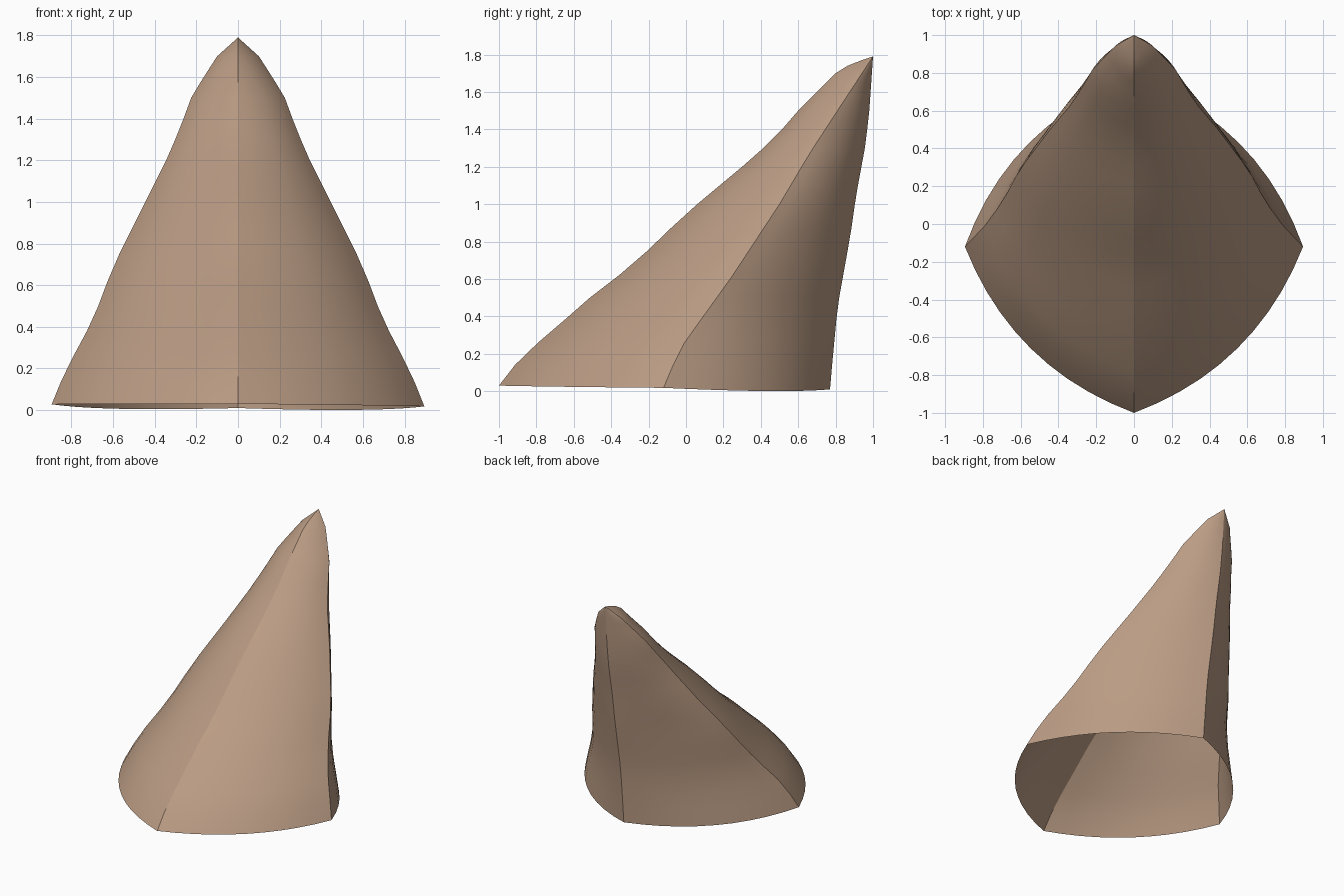
import bpy, bmesh, math
from mathutils import Vector

if "Cube" in bpy.data.objects:
    bpy.data.objects.remove(bpy.data.objects["Cube"])

TIP_Z = 1.79
# Ridge profiles, read as (z, position) pairs
FRONT_Y = [(0.03, -1.0), (0.26, -0.78), (0.48, -0.54), (0.68, -0.28), (0.95, 0.0),
           (1.2, 0.3), (1.35, 0.47), (1.5, 0.6), (1.7, 0.8), (1.75, 0.88), (1.79, 1.0)]
BACK_Y = [(0.01, 0.77), (0.45, 0.81), (0.84, 0.88), (1.05, 0.91), (1.32, 0.96),
          (1.5, 0.98), (1.79, 1.0)]
SIDE_Y = [(0.02, -0.12), (0.27, 0.0), (0.62, 0.25), (1.0, 0.5), (1.27, 0.66),
          (1.5, 0.81), (1.79, 1.0)]
SIDE_X = [(0.02, 0.895), (0.25, 0.79), (0.45, 0.69), (0.69, 0.6), (0.87, 0.51), (1.2, 0.345),
          (1.35, 0.28), (1.5, 0.225), (1.6, 0.165), (1.7, 0.1), (1.79, 0.0)]
# Outward belly of the back panels, flatter at mid height
BACK_BULGE = [(0.0, 0.15), (0.35, 0.1), (0.75, 0.06), (1.3, 0.045), (1.79, 0.0)]


def sample(profile, z):
    """Linear lookup in a profile."""
    if z <= profile[0][0]:
        return profile[0][1]
    for (z0, a), (z1, b) in zip(profile, profile[1:]):
        if z <= z1:
            return a + (b - a) * (z - z0) / (z1 - z0)
    return profile[-1][1]


def section(z, seg=10):
    """Four-cornered section with bowed panels, counter-clockwise."""
    x, y = sample(SIDE_X, z), sample(SIDE_Y, z)
    corners = [Vector((0, sample(FRONT_Y, z))), Vector((x, y)),
               Vector((0, sample(BACK_Y, z))), Vector((-x, y))]
    rim = [0.03, 0.018, 0.01, 0.028]
    front = 0.14 * x / 0.895
    bulges = [front, sample(BACK_BULGE, z), sample(BACK_BULGE, z), front]
    fade = max(0.0, 1 - z / 0.4)
    pts = []
    for i in range(4):
        a, b = corners[i], corners[(i + 1) % 4]
        d = (b - a).normalized()
        n = Vector((d.y, -d.x))
        for k in range(seg):
            t = k / seg
            bow = 4 * t * (1 - t)
            p = a.lerp(b, t) + n * bulges[i] * bow
            lift = rim[i] * (1 - t) + rim[(i + 1) % 4] * t
            if i in (1, 2):
                lift -= 0.013 * bow
            pts.append((p.x, p.y, z + fade * lift))
    return pts


# Open sheet lofted from rim to tip
bm = bmesh.new()
levels = [0, 0.12, 0.25, 0.38, 0.5, 0.62, 0.75, 0.87, 1.0, 1.1, 1.2, 1.3,
          1.4, 1.5, 1.58, 1.65, 1.7, 1.74, 1.77]
rings = [[bm.verts.new(p) for p in section(z)] for z in levels]
n = len(rings[0])
for lo, hi in zip(rings, rings[1:]):
    for i in range(n):
        j = (i + 1) % n
        bm.faces.new((lo[i], lo[j], hi[j], hi[i]))
tip = bm.verts.new((0, 1, TIP_Z))
for i in range(n):
    bm.faces.new((rings[-1][i], rings[-1][(i + 1) % n], tip))

mesh = bpy.data.meshes.new("pointed_hood")
bm.to_mesh(mesh)
bm.free()
hood = bpy.data.objects.new("pointed_hood", mesh)
bpy.context.collection.objects.link(hood)

# Tan cloth
tan = bpy.data.materials.new("tan")
tan.diffuse_color = (0.49, 0.33, 0.23, 1)
tan.use_nodes = True
tan.node_tree.nodes["Principled BSDF"].inputs["Base Color"].default_value = tan.diffuse_color
mesh.materials.append(tan)

# Smooth panels, crisp ridges
bpy.context.view_layer.objects.active = hood
hood.select_set(True)
bpy.ops.object.shade_smooth_by_angle(angle=math.radians(25))
